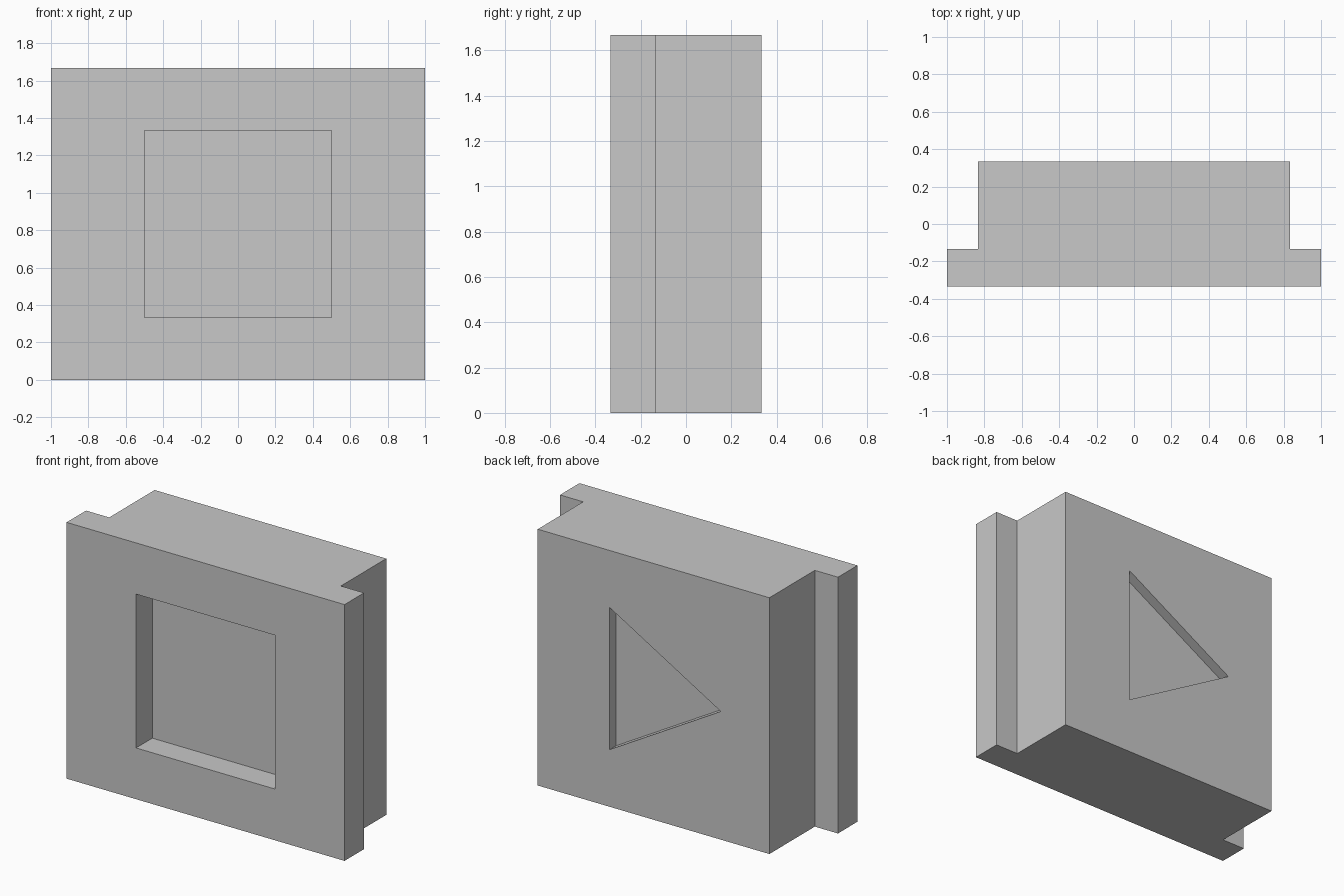
import bpy
import bmesh
from math import cos, sin, pi
from mathutils import Vector

cube = bpy.data.objects.get("Cube")
if cube:
    bpy.data.objects.remove(cube, do_unlink=True)

WIDTH, HEIGHT, DEPTH = 2.0, 5 / 3, 2 / 3
EAR, FLANGE = 1 / 6, 0.2
MID = HEIGHT / 2

grey = bpy.data.materials.new("light grey")
grey.use_nodes = True
grey.diffuse_color = (0.578, 0.578, 0.578, 1)
grey.node_tree.nodes["Principled BSDF"].inputs["Base Color"].default_value = grey.diffuse_color


def prism(name, outline, sweep):
    """Extrude a closed planar outline along a vector."""
    bm = bmesh.new()
    face = bm.faces.new([bm.verts.new(p) for p in outline])
    result = bmesh.ops.extrude_face_region(bm, geom=[face], use_keep_orig=True)
    moved = [g for g in result["geom"] if isinstance(g, bmesh.types.BMVert)]
    bmesh.ops.translate(bm, vec=Vector(sweep), verts=moved)
    bmesh.ops.recalc_face_normals(bm, faces=bm.faces)
    mesh = bpy.data.meshes.new(name)
    bm.to_mesh(mesh)
    bm.free()
    mesh.materials.append(grey)
    obj = bpy.data.objects.new(name, mesh)
    bpy.context.collection.objects.link(obj)
    return obj


def carve(target, cutter):
    """Subtract a cutter from the target, then discard it."""
    cutter.hide_render = True
    mod = target.modifiers.new("recess", "BOOLEAN")
    mod.operation = "DIFFERENCE"
    mod.solver = "EXACT"
    mod.object = cutter
    bpy.context.view_layer.objects.active = target
    bpy.ops.object.modifier_apply(modifier=mod.name)
    bpy.data.objects.remove(cutter, do_unlink=True)


# Block with a wider front flange, one mirrored plan profile
front, back = -DEPTH / 2, DEPTH / 2
step = front + FLANGE
half = [(WIDTH / 2, front), (WIDTH / 2, step),
        (WIDTH / 2 - EAR, step), (WIDTH / 2 - EAR, back)]
plan = half + [(-x, y) for x, y in reversed(half)]
block = prism("flanged_block", [(x, y, 0) for x, y in plan], (0, 0, HEIGHT))

# Square recess in the front
square = [(0.5 * sx, front - 0.1, MID + 0.5 * sz)
          for sx, sz in ((-1, -1), (1, -1), (1, 1), (-1, 1))]
carve(block, prism("square_cutter", square, (0, 0.1 + 1 / 6, 0)))

# Shallow triangular recess in the back, pointing towards -x
radius, centre = 0.533, 0.049
triangle = [(centre - radius * cos(a), back + 0.1, MID + radius * sin(a))
            for a in (0, 2 * pi / 3, 4 * pi / 3)]
carve(block, prism("triangle_cutter", triangle, (0, -0.1 - 0.067, 0)))
